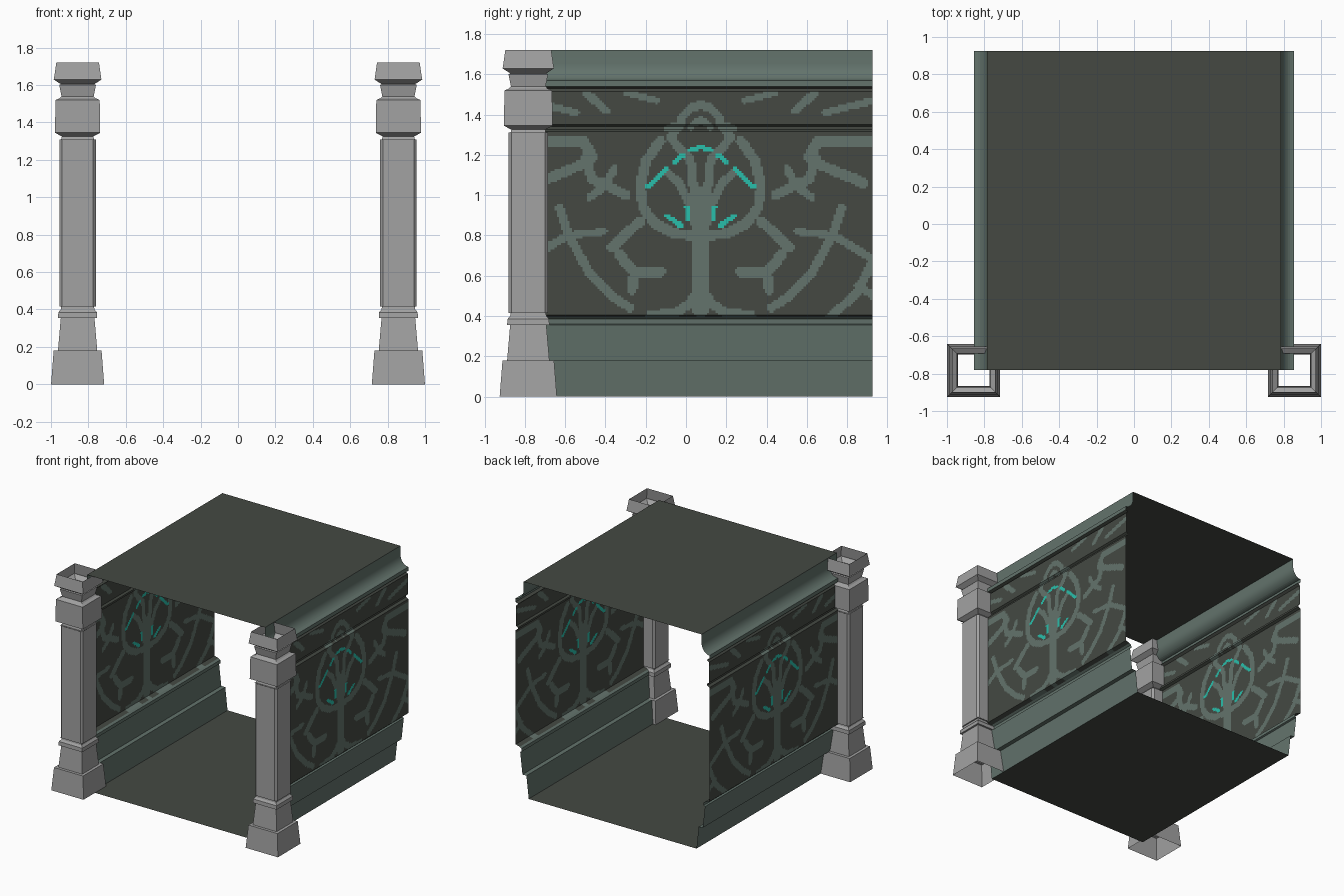
import bpy, math
from mathutils import Vector
from mathutils.geometry import intersect_point_line

if "Cube" in bpy.data.objects:
    bpy.data.objects.remove(bpy.data.objects["Cube"])

Y0, Y1 = -0.78, 0.925
YC = (Y0 + Y1) / 2          # symmetry axis of the wall ornament


def material(name, rgb):
    m = bpy.data.materials.new(name)
    m.diffuse_color = (*rgb, 1)
    m.use_nodes = True
    m.node_tree.nodes["Principled BSDF"].inputs["Base Color"].default_value = m.diffuse_color
    return m


DARK = material("dark stone", (0.058, 0.066, 0.055))
GREEN = material("grey green trim", (0.125, 0.172, 0.150))
TEAL = material("teal glow", (0.022, 0.52, 0.41))
GREY = material("grey pillar stone", (0.36, 0.36, 0.36))


def make(name, verts, faces, mats, mirror=False):
    me = bpy.data.meshes.new(name)
    me.from_pydata(verts, [], faces)
    for m in mats:
        me.materials.append(m)
    ob = bpy.data.objects.new(name, me)
    bpy.context.collection.objects.link(ob)
    if mirror:
        mod = ob.modifiers.new("mirror", "MIRROR")
        mod.use_mirror_merge = False
    return ob


def sheet(name, profile, cols, mats):
    """Run an (x, z) profile along y as an open sheet, mirrored to both sides."""
    verts = [(x, Y0 + (Y1 - Y0) * c / cols, z) for x, z in profile for c in range(cols + 1)]
    n = cols + 1
    faces = [(r * n + c, r * n + c + 1, (r + 1) * n + c + 1, (r + 1) * n + c)
             for r in range(len(profile) - 1) for c in range(cols)]
    return make(name, verts, faces, mats, True)


def tube(name, rings, chamfer=0):
    """Open square tube from (z, half width) rings, mirrored to both sides."""
    verts = []
    for z, h in rings:
        k = h - chamfer
        for sx, sy in ((1, 1), (-1, 1), (-1, -1), (1, -1)):
            pts = [(sx * h, sy * k), (sx * k, sy * h)] if chamfer else [(sx * h, sy * h)]
            if sx * sy < 0:
                pts.reverse()
            verts += [(0.8575 + a, -0.783 + b, z) for a, b in pts]
    n = 8 if chamfer else 4
    faces = [(r * n + i, r * n + (i + 1) % n, (r + 1) * n + (i + 1) % n, (r + 1) * n + i)
             for r in range(len(rings) - 1) for i in range(n)]
    return make(name, verts, faces, [GREY], True)


# Floor and ceiling sheets
for name, hw, z in (("floor", 0.74, 0), ("ceiling", 0.785, 1.72)):
    make(name, [(-hw, Y0, z), (hw, Y0, z), (hw, Y1, z), (-hw, Y1, z)], [(0, 1, 2, 3)], [DARK])

# Corner pillars: foot, shaft with chamfered edges, head
tube("pillar_foot", [(0, .142), (.18, .128), (.18, .105), (.355, .09), (.355, .105),
                     (.385, .103), (.4, .09), (.415, .088), (.415, .097)])
tube("pillar_shaft", [(.415, .098), (1.31, .098)], 0.015)
tube("pillar_head", [(1.31, .097), (1.31, .088), (1.325, .084), (1.345, .121), (1.52, .118),
                     (1.53, .095), (1.54, .086), (1.6, .098), (1.605, .09), (1.63, .128),
                     (1.637, .126), (1.72, .114)])

# Skirting and crown moulding
sheet("wall_skirting", [(.74, 0), (.76, .18), (.795, .18), (.815, .355), (.802, .36),
                        (.804, .385), (.82, .395)], 1, [GREEN])
cove = [(.855 - .07 * math.cos(a), 1.655 - .085 * math.sin(a))
        for a in [math.pi / 2 * i / 10 for i in range(11)]]
crown = sheet("wall_crown", [(.785, 1.72)] + cove + [(.855, 1.54)], 1, [GREEN])
for p in crown.data.polygons:
    p.use_smooth = p.center.z > 1.58

# Ornament strokes as (radius, points), points are (distance from axis, height)
TREE = [
    (.045, [(0, .44), (0, 1.0)]),
    (.024, [(.03, .5), (.06, .455), (.12, .42), (.25, .40)]),
    (.012, [(.25, .388), (.62, .385)]),
    (.025, [(.2, 1.27), (.27, 1.17), (.3, 1.05), (.285, .94), (.23, .86), (.13, .81), (.04, .8)]),
    (.022, [(.03, .86), (.035, 1.03), (.05, 1.18), (.12, 1.25), (.15, 1.29), (.1, 1.35),
            (.09, 1.39), (.05, 1.43), (0, 1.45)]),
    (.016, [(.05, 1.335), (0, 1.38)]),
    (.02, [(.1, 1.35), (.16, 1.33)]),
    (.022, [(.04, .93), (.1, 1.05), (.17, 1.12)]),
]
BRANCHES = [
    (.028, [(.86, 1.265), (.58, 1.265), (.54, 1.19)]),
    (.026, [(.56, 1.165), (.81, 1.06)]),
    (.024, [(.57, 1.18), (.54, 1.08), (.47, 1.05), (.37, 1.0)]),
    (.02, [(.43, 1.13), (.47, 1.05), (.55, .99)]),
    (.025, [(.3, .87), (.38, .8), (.44, .74)]),
    (.027, [(.4, .7), (.33, .62), (.2, .62)]),
    (.025, [(.33, .62), (.34, .53)]),
    (.022, [(.7, .94), (.66, .81), (.55, .61), (.44, .5), (.35, .44)]),
    (.018, [(.66, .8), (.48, .82)]),
    (.02, [(.66, .8), (.86, .68)]),
    (.02, [(.57, 1.51), (.47, 1.42)]),
    (.016, [(.37, 1.51), (.22, 1.47)]),
    (.018, [(.62, 1.41), (.86, 1.47)]),
]
RIGHT_ONLY = [(.022, [(.86, .68), (.78, .52), (.64, .39)]), (.02, [(.78, .55), (.86, .5)])]
GLOW = [(.012, s) for s in ([(0, 1.24), (.05, 1.225)], [(.085, 1.2), (.13, 1.165)],
                            [(.17, 1.13), (.265, 1.04)], [(.165, .895), (.1, .85)],
                            [(.068, .94), (.06, .88)])]


def inside(p, strokes):
    for r, pts in strokes:
        for a, b in zip(pts, pts[1:]):
            a, b = Vector((*a, 0)), Vector((*b, 0))
            q, t = intersect_point_line(p, a, b)
            t = min(1, max(0, t))
            if (a + (b - a) * t - p).length < r:
                return True
    return False


# Patterned wall panel with rail and frieze, coloured cell by cell
lower = [(.855, .405 + .91 * i / 84) for i in range(85)]
frieze = [(.85, 1.35 + .165 * i / 15) for i in range(16)]
profile = [(.82, .395)] + lower + [(.835, 1.325), (.835, 1.34)] + frieze + [(.832, 1.53), (.855, 1.54)]
panel = sheet("wall_panel", profile, 160, [DARK, GREEN, TEAL])
for p in panel.data.polygons:
    d, z = p.center.y - YC, p.center.z
    q = Vector((abs(d), z, 0))
    if z > 1.517:
        continue
    if inside(q, GLOW):
        p.material_index = 2
    elif inside(q, TREE) or inside(q, BRANCHES) or (d > 0 and inside(q, RIGHT_ONLY)):
        p.material_index = 1
